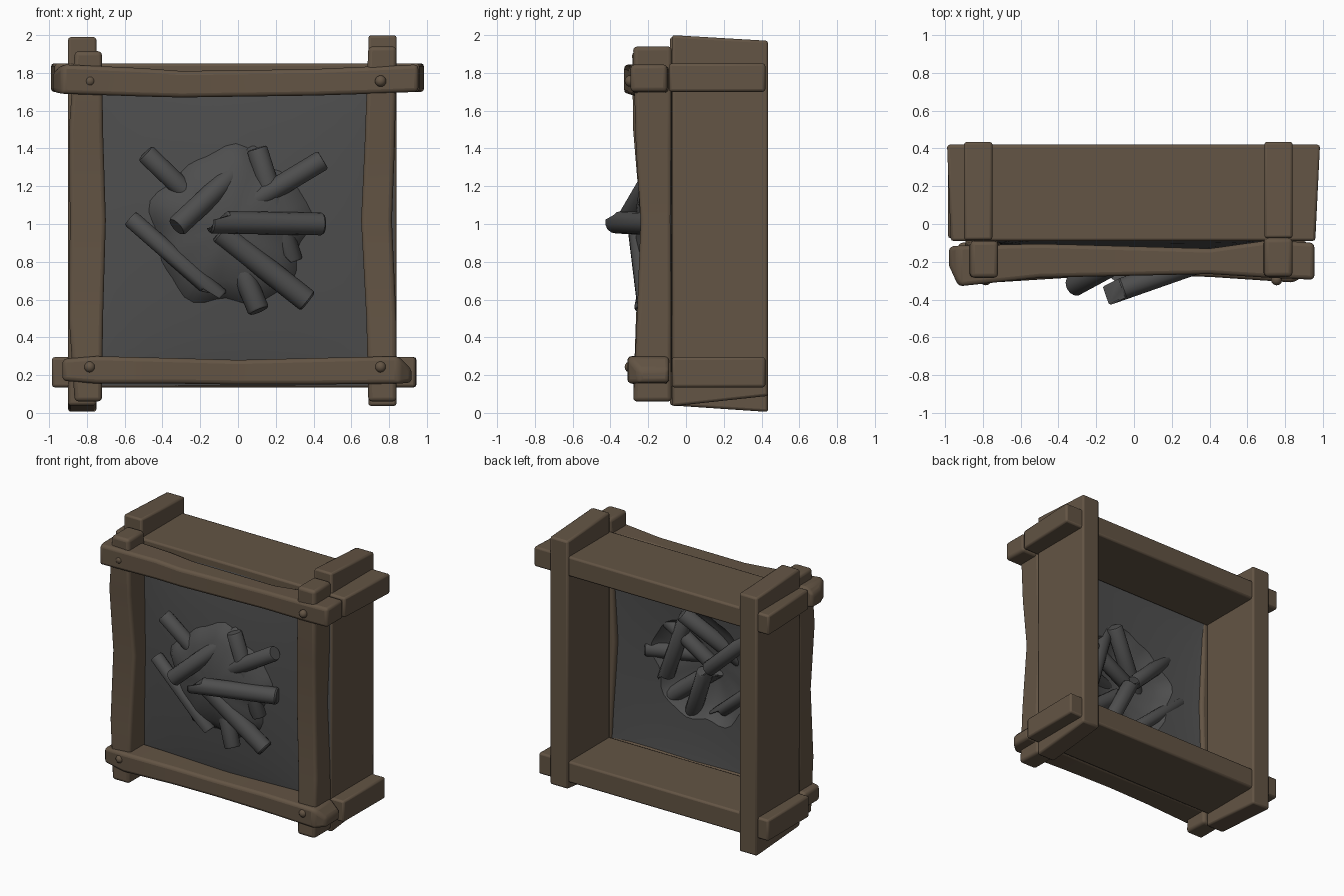
import bpy, bmesh, math
from mathutils import Vector

if "Cube" in bpy.data.objects:
    bpy.data.objects.remove(bpy.data.objects["Cube"])


def material(name, rgb):
    m = bpy.data.materials.new(name)
    m.diffuse_color = (*rgb, 1)
    m.use_nodes = True
    m.node_tree.nodes["Principled BSDF"].inputs["Base Color"].default_value = m.diffuse_color
    return m


WOOD = material("brown wood", (0.125, 0.089, 0.058))
GREY = material("charcoal grey", (0.076, 0.076, 0.076))


def finish(bm, name, mat, bevel=0, segs=2):
    bmesh.ops.recalc_face_normals(bm, faces=bm.faces)
    me = bpy.data.meshes.new(name)
    bm.to_mesh(me)
    bm.free()
    ob = bpy.data.objects.new(name, me)
    bpy.context.collection.objects.link(ob)
    me.materials.append(mat)
    if bevel:
        mod = ob.modifiers.new("Bevel", "BEVEL")
        mod.width, mod.segments = bevel, segs
        mod.limit_method, mod.angle_limit = "ANGLE", math.radians(40)
    bpy.ops.object.select_all(action="DESELECT")
    ob.select_set(True)
    bpy.context.view_layer.objects.active = ob
    bpy.ops.object.shade_smooth_by_angle(angle=math.radians(35))
    return ob


def loft(bm, rings):
    """Join rings of points into a closed tube."""
    vs = [[bm.verts.new(p) for p in r] for r in rings]
    n = len(vs[0])
    for a, b in zip(vs, vs[1:]):
        for i in range(n):
            bm.faces.new((a[i], a[(i + 1) % n], b[(i + 1) % n], b[i]))
    bm.faces.new(vs[0])
    bm.faces.new(vs[-1])


def beam(name, axis, stations, bevel, segs=2):
    """Stations: (along, low, high, front y, back y)."""
    rings = []
    for t, lo, hi, f, b in stations:
        pts = [(lo, f), (hi, f), (hi, b), (lo, b)]
        rings.append([(t, y, s) if axis == "x" else (s, y, t) for s, y in pts])
    bm = bmesh.new()
    loft(bm, rings)
    return finish(bm, name, WOOD, bevel, segs)


def board(name, axis, lo, hi, front, back):
    """Deep box board; front and back give (start, end, y)."""
    def ring(k):
        pts = [(lo, front), (hi, front), (hi, back), (lo, back)]
        return [(e[k], e[2], s) if axis == "x" else (s, e[2], e[k]) for s, e in pts]
    bm = bmesh.new()
    loft(bm, [ring(0), ring(1)])
    return finish(bm, name, WOOD, 0.014, 2)


# deep box boards behind the frame
board("left_board", "z", -0.90, -0.75, (0.04, 1.99, -0.085), (0.005, 1.965, 0.435))
board("right_board", "z", 0.69, 0.84, (0.035, 2.0, -0.075), (0.09, 1.97, 0.435))
board("top_board", "x", 1.70, 1.85, (-0.97, 0.96, -0.09), (-0.99, 0.985, 0.42))
board("bottom_board", "x", 0.135, 0.295, (-0.985, 0.94, -0.075), (-0.985, 0.945, 0.42))

# rough front logs
beam("left_log", "z", [(0.06, -0.865, -0.72, -0.28, -0.08), (0.5, -0.895, -0.715, -0.265, -0.08),
     (1.02, -0.89, -0.70, -0.24, -0.08), (1.5, -0.895, -0.715, -0.28, -0.08),
     (1.915, -0.865, -0.72, -0.285, -0.09)], 0.022, 3)
beam("right_log", "z", [(0.06, 0.69, 0.84, -0.28, -0.075), (0.5, 0.68, 0.838, -0.26, -0.075),
     (1.02, 0.652, 0.815, -0.24, -0.075), (1.4, 0.67, 0.83, -0.265, -0.075),
     (1.94, 0.69, 0.84, -0.28, -0.075)], 0.022, 3)
beam("top_log", "x", [(-0.98, 1.70, 1.80, -0.22, -0.12), (-0.93, 1.69, 1.845, -0.33, -0.115),
     (-0.5, 1.675, 1.825, -0.285, -0.105), (-0.3, 1.67, 1.81, -0.28, -0.11),
     (0.4, 1.68, 1.82, -0.265, -0.13), (0.72, 1.69, 1.835, -0.285, -0.085),
     (0.955, 1.70, 1.845, -0.295, -0.1)], 0.022, 3)
beam("bottom_log", "x", [(-0.93, 0.17, 0.285, -0.28, -0.1), (-0.75, 0.155, 0.30, -0.31, -0.09),
     (-0.35, 0.155, 0.29, -0.285, -0.09), (0.0, 0.15, 0.28, -0.27, -0.09),
     (0.4, 0.15, 0.29, -0.28, -0.09), (0.85, 0.155, 0.30, -0.31, -0.09),
     (0.92, 0.16, 0.23, -0.25, -0.09)], 0.022, 3)

# round pegs at the log crossings
for x, sx in ((-0.785, "left"), (0.755, "right")):
    for z, sz in ((1.757, "top"), (0.243, "bottom")):
        bm = bmesh.new()
        bmesh.ops.create_uvsphere(bm, u_segments=12, v_segments=8, radius=0.03)
        for v in bm.verts:
            v.co += Vector((x, -0.295, z))
        finish(bm, f"{sz}_{sx}_peg", WOOD)

# dark stretched panel with a rough mound in the middle: polar rings out to a square edge
CX, CZ, N = -0.04, 0.98, 48
bm = bmesh.new()


def panel_point(s, ang):
    """s below 1 is on the mound, 1 to 2 runs from its rim to the panel edge."""
    c, n = math.cos(ang), math.sin(ang)
    rim = 0.41 + 0.025 * math.sin(5 * ang) + 0.015 * math.sin(9 * ang + 1)
    ex = ((0.83 if c > 0 else -0.83) - CX) / c if abs(c) > 1e-6 else 9
    ez = ((1.84 if n > 0 else 0.145) - CZ) / n if abs(n) > 1e-6 else 9
    d = rim * s if s <= 1 else rim + (min(ex, ez) - rim) * (s - 1)
    x, z = CX + c * d, CZ + n * d
    broad = max(0, (1 - (x / 0.83) ** 2) * (1 - ((z - 0.99) / 0.85) ** 2))
    return (x, -0.078 - 0.075 * broad ** 0.7 - 0.115 * max(0, 1 - s * s) ** 0.6, z)


STEPS = (0.25, 0.5, 0.75, 0.9, 1, 1.2, 1.4, 1.6, 1.8, 2)
rows = [[bm.verts.new(panel_point(s, 2 * math.pi * (i + 0.5) / N)) for i in range(N)] for s in STEPS]
middle = bm.verts.new(panel_point(0, 0))
for i in range(N):
    j = (i + 1) % N
    bm.faces.new((middle, rows[0][i], rows[0][j]))
    for a, b in zip(rows, rows[1:]):
        bm.faces.new((a[i], b[i], b[j], a[j]))
finish(bm, "dark_panel", GREY)


def stick(name, a, b, r, split=0):
    """Cylinder from a to b; split pulls back part of end b as a broken end."""
    a, b = Vector(a), Vector(b)
    d = (b - a).normalized()
    side = d.cross(Vector((0, 1, 0))).normalized()
    front = side.cross(d)
    rings = []
    for end in (0, 1, 2, 3):
        ring = []
        for i in range(14):
            t = 2 * math.pi * i / 14
            rr = r * (0.88 if end in (0, 3) else 1)
            p = (a, a + d * 0.01, b - d * 0.01, b)[end] + (side * math.cos(t) + front * math.sin(t)) * rr
            if end > 1 and 3 <= i <= 9:
                p -= d * split
            ring.append(p)
        rings.append(ring)
    bm = bmesh.new()
    loft(bm, rings)
    finish(bm, name, GREY)


# charred sticks poking through the panel
STICKS = [
    ((-0.49, -0.19, 1.375), (-0.10, -0.12, 1.00), 0.053, 0),
    ((0.10, -0.10, 1.38), (-0.325, -0.33, 0.985), 0.058, 0),
    ((0.10, -0.19, 1.40), (0.29, -0.16, 0.80), 0.055, 0.04),
    ((0.45, -0.20, 1.34), (-0.08, -0.19, 1.02), 0.055, 0),
    ((0.45, -0.165, 1.00), (-0.15, -0.375, 1.01), 0.06, 0.09),
    ((0.37, -0.20, 0.59), (-0.10, -0.245, 0.96), 0.062, 0.06),
    ((-0.57, -0.165, 1.03), (-0.09, -0.21, 0.61), 0.047, 0.1),
    ((0.11, -0.22, 0.54), (-0.09, -0.12, 1.02), 0.058, 0.05),
]
for i, (a, b, r, s) in enumerate(STICKS):
    stick(f"charred_stick_{i + 1}", a, b, r, s)
